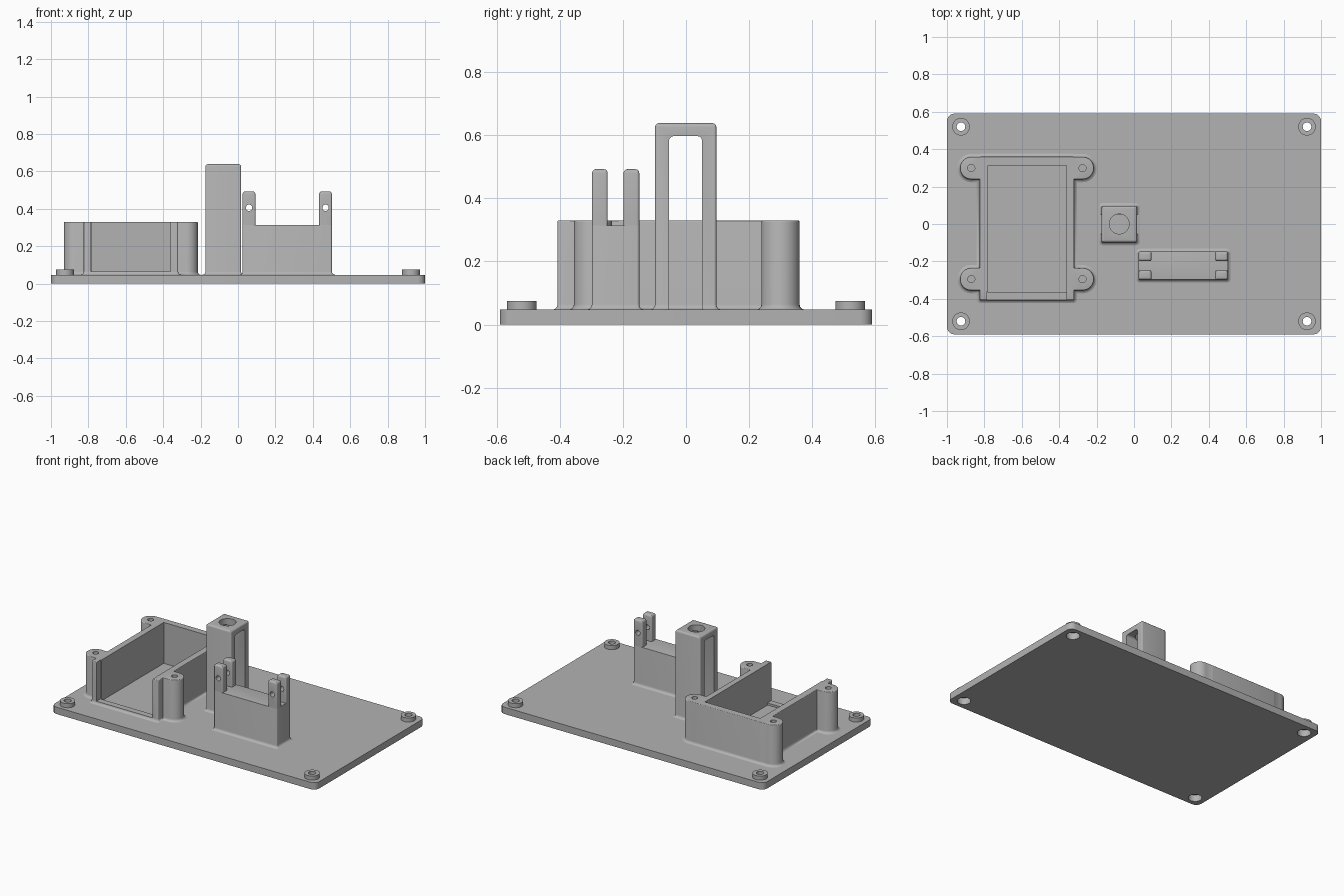
import bpy, bmesh, math
from mathutils import Matrix

if "Cube" in bpy.data.objects:
    bpy.data.objects.remove(bpy.data.objects["Cube"])

grey = bpy.data.materials.new("plain_grey")
grey.use_nodes = True
grey.diffuse_color = (0.45, 0.45, 0.45, 1)
grey.node_tree.nodes["Principled BSDF"].inputs["Base Color"].default_value = (0.45, 0.45, 0.45, 1)


def loft(name, x0, x1, y0, y1, levels, r=0.008, seg=5):
    """Stack rounded rectangles; each level is (outward offset, height)."""
    bm = bmesh.new()
    cx, cy = (x0 + x1) / 2, (y0 + y1) / 2
    rings = []
    for off, z in levels:
        rad = max(r + off, 0.002)
        hx, hy = (x1 - x0) / 2 + off - rad, (y1 - y0) / 2 + off - rad
        ring = []
        for k, (sx, sy) in enumerate([(1, 1), (-1, 1), (-1, -1), (1, -1)]):
            for i in range(seg + 1):
                a = math.pi / 2 * (k + i / seg)
                ring.append(bm.verts.new((cx + sx * hx + rad * math.cos(a),
                                          cy + sy * hy + rad * math.sin(a), z)))
        rings.append(ring)
    for lo, hi in zip(rings, rings[1:]):
        for i in range(len(lo)):
            j = (i + 1) % len(lo)
            bm.faces.new((lo[i], lo[j], hi[j], hi[i]))
    bm.faces.new(rings[0][::-1])
    bm.faces.new(rings[-1])
    bmesh.ops.remove_doubles(bm, verts=bm.verts[:], dist=1e-5)
    return add(name, bm)


def add(name, bm):
    mesh = bpy.data.meshes.new(name)
    bm.to_mesh(mesh)
    bm.free()
    mesh.materials.append(grey)
    ob = bpy.data.objects.new(name, mesh)
    bpy.context.collection.objects.link(ob)
    return ob


def rod(x, y, z, r, depth, axis="Z", seg=32):
    """Cylinder centred on a point, used for drilling."""
    bm = bmesh.new()
    rot = Matrix.Rotation(math.pi / 2, 4, "X") if axis == "Y" else Matrix()
    bmesh.ops.create_cone(bm, cap_ends=True, segments=seg, radius1=r, radius2=r,
                          depth=depth, matrix=Matrix.Translation((x, y, z)) @ rot)
    return add("drill", bm)


def block(x0, x1, y0, y1, z0, z1):
    bm = bmesh.new()
    bmesh.ops.create_cube(bm, size=1, matrix=Matrix.Translation(
        ((x0 + x1) / 2, (y0 + y1) / 2, (z0 + z1) / 2)) @ Matrix.Diagonal((x1 - x0, y1 - y0, z1 - z0, 1)))
    return add("cutter", bm)


def combine(ob, tools, op):
    """Apply booleans and remove the tool objects."""
    for t in tools:
        m = ob.modifiers.new("cut", "BOOLEAN")
        m.operation, m.solver, m.object = op, "EXACT", t
    bpy.context.view_layer.update()
    ev = ob.evaluated_get(bpy.context.evaluated_depsgraph_get())
    mesh = bpy.data.meshes.new_from_object(ev)
    ob.modifiers.clear()
    ob.data = mesh
    for t in tools:
        bpy.data.objects.remove(t)


def levels(top, bevel):
    """Flared foot at the plate, rounded edge at the top."""
    foot = [(0.016, 0.03), (0.016, 0.047), (0.007, 0.05), (0.002, 0.056), (0, 0.064)]
    return foot + rim(top, bevel)


def rim(top, b):
    return [(-b * (1 - math.cos(a)), top - b + b * math.sin(a))
            for a in (0, math.pi / 6, math.pi / 3, math.pi / 2)]


# Base plate with four drilled corner bosses
TOP = 0.047
base = loft("base_plate", -1, 1, -0.59, 0.59, [(0, 0), (0, TOP)], r=0.04, seg=8)
corners = [(sx * 0.925, sy * 0.52) for sx in (-1, 1) for sy in (-1, 1)]
combine(base, [rod(x, y, 0.05, 0.047, 0.05) for x, y in corners], "UNION")
combine(base, [rod(x, y, 0.05, 0.023, 0.2) for x, y in corners]
        + [rod(x, y, 0, 0.042, 0.09) for x, y in corners], "DIFFERENCE")

# Open-fronted tray with four screw lugs
tray = loft("tray_walls", -0.825, -0.32, -0.407, 0.36, levels(0.33, 0.005))
lug_xy = [(x, y) for x in (-0.87, -0.275) for y in (-0.295, 0.299)]
lugs = []
for x, y in lug_xy:
    inner = 0.13 if x < -0.5 else -0.13
    ends = sorted((x - math.copysign(0.06, inner), x + inner))
    lugs.append(loft("lug", ends[0], ends[1], y - 0.06, y + 0.06, levels(0.33, 0.005), r=0.0599, seg=10))
combine(tray, lugs, "UNION")
combine(tray, [block(-0.78, -0.362, -0.365, 0.312, 0.05, 0.5),
               block(-0.785, -0.36, -0.5, -0.36, 0.064, 0.5)]
        + [rod(x, y, 0.33, 0.019, 0.3) for x, y in lug_xy], "DIFFERENCE")

# Tall arch with a side-to-side window and a round hole on top
tower = loft("arch_tower", -0.174, 0.016, -0.098, 0.096, levels(0.638, 0.012))
window = loft("window", -0.3, 0.2, -0.054, 0.051, [(0, 0.048)] + rim(0.597, 0.015))
# Keep the window profile straight along its length
for v in window.data.vertices:
    v.co.x = 0.2 if v.co.x > 0 else -0.4
combine(tower, [window, rod(-0.079, 0, 0.62, 0.053, 0.1, seg=48)], "DIFFERENCE")

# Solid bracket with four slotted, cross-drilled posts
parts = [tower, tray, base]
Z = 0.314
parts.append(loft("bracket_block", 0.025, 0.502, -0.298, -0.148, levels(Z, 0.0005)))
for side, x0 in (("right", 0.025), ("left", 0.434)):
    for end, y0 in (("front", -0.298), ("back", -0.198)):
        post = loft(f"{end}_{side}_post", x0, x0 + 0.068, y0, y0 + 0.05, [(0, Z - 0.001)] + rim(0.492, 0.012))
        combine(post, [rod(x0 + 0.034, y0 + 0.025, 0.405, 0.017, 0.1, "Y", 24)], "DIFFERENCE")
        parts.append(post)

# Smooth curved faces, keep edges crisp
bpy.ops.object.select_all(action="DESELECT")
for ob in parts:
    ob.select_set(True)
bpy.context.view_layer.objects.active = parts[0]
bpy.ops.object.shade_smooth_by_angle(angle=math.radians(32))
